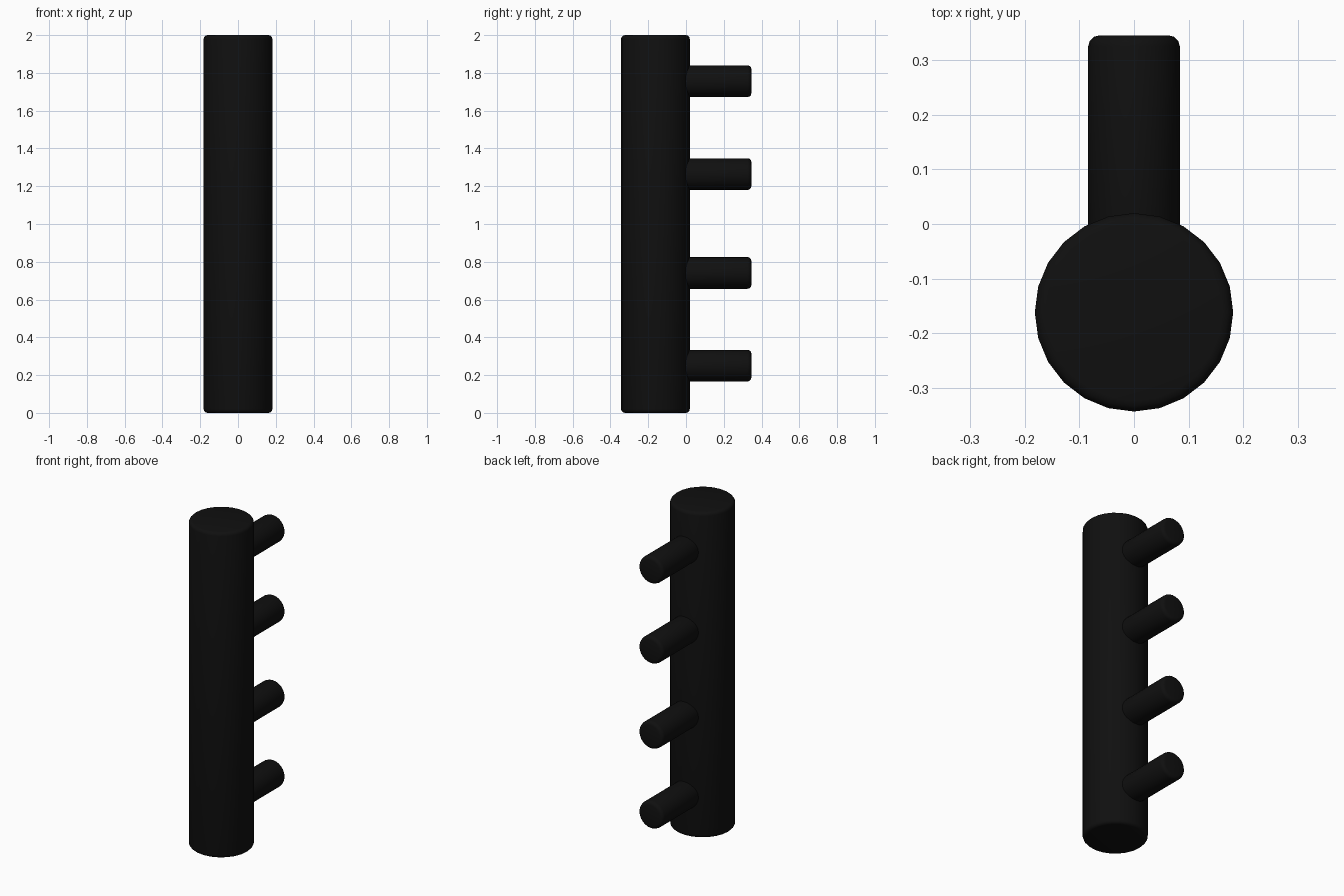
import bpy, bmesh, math
from mathutils import Matrix

if "Cube" in bpy.data.objects:
    bpy.data.objects.remove(bpy.data.objects["Cube"])

black = bpy.data.materials.new("black")
black.diffuse_color = (0.005, 0.005, 0.005, 1)
black.use_nodes = True
black.node_tree.nodes["Principled BSDF"].inputs["Base Color"].default_value = black.diffuse_color


def rounded_cylinder(name, radius, length, bevel, matrix):
    """Cylinder along local z with rounded end rims."""
    bm = bmesh.new()
    bmesh.ops.create_cone(bm, cap_ends=True, segments=24,
                          radius1=radius, radius2=radius, depth=length)
    rims = [e for e in bm.edges
            if abs(e.verts[0].co.z - e.verts[1].co.z) < 1e-5]
    bmesh.ops.bevel(bm, geom=rims, offset=bevel, segments=3,
                    profile=0.5, affect='EDGES')
    bm.transform(matrix)
    mesh = bpy.data.meshes.new(name)
    bm.to_mesh(mesh)
    bm.free()
    mesh.materials.append(black)
    obj = bpy.data.objects.new(name, mesh)
    bpy.context.collection.objects.link(obj)
    bpy.ops.object.select_all(action='DESELECT')
    bpy.context.view_layer.objects.active = obj
    obj.select_set(True)
    bpy.ops.object.shade_smooth_by_angle(angle=math.radians(35))


# Upright post
rounded_cylinder("post", 0.182, 2.0, 0.02, Matrix.Translation((0, -0.162, 1.0)))

# Four pegs reaching out of the back of the post
peg_start, peg_end = -0.06, 0.346
for i, z in enumerate((0.25, 0.741, 1.264, 1.756)):
    place = (Matrix.Translation((0, (peg_start + peg_end) / 2, z))
             @ Matrix.Rotation(math.radians(-90), 4, 'X'))
    rounded_cylinder(f"peg_{i + 1}", 0.084, peg_end - peg_start, 0.02, place)
